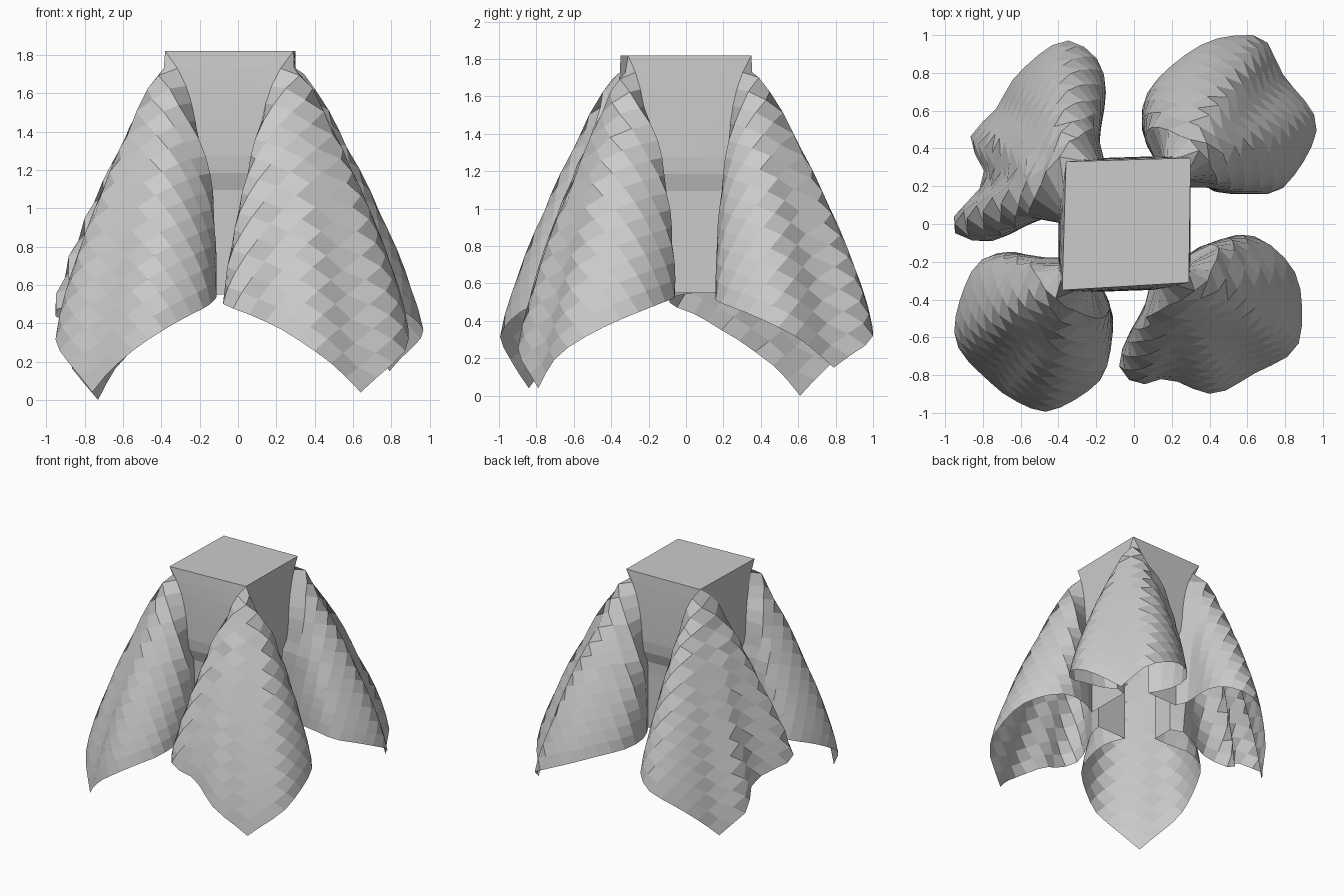
import bpy
import bmesh
from mathutils import Vector

cube = bpy.data.objects.get("Cube")
if cube:
    bpy.data.objects.remove(cube)

TOP, SIDE_HEM = 1.82, 0.55   # heights of the flat top and of the hem between folds
ROWS, COLS = 14, 6           # cloth cells down the drop and across each side panel
CURL_NECK, CURL_FOLD = 6, 1.27
TUCK = .12                   # how far the panels swing in below the support

# One fold per corner, counter-clockwise:
# top corner, tip height, index of the tip, hem outline from above
folds = [
    ((.29, -.31), .04, 7, [(.1, -.35), (.07, -.45), (-.03, -.6), (-.08, -.75), (.02, -.85),
                           (.18, -.82), (.42, -.9), (.64, -.79), (.84, -.68), (.89, -.52),
                           (.85, -.25), (.63, -.06), (.4, -.12), (.3, -.2)]),
    ((.3, .35), .15, 6, [(.3, .22), (.36, .25), (.45, .18), (.62, .16), (.8, .2), (.97, .52),
                         (.79, .79), (.7, .97), (.6, 1), (.4, .97), (.2, .84), (.06, .68),
                         (.05, .5), (.14, .36)]),
    ((-.36, .33), 0, 6, [(-.17, .35), (-.2, .45), (-.15, .7), (-.2, .88), (-.38, .97),
                         (-.62, .79), (-.73, .61), (-.87, .45), (-.79, .24), (-.96, .03),
                         (-.93, -.06), (-.75, -.09), (-.5, .04), (-.4, 0)]),
    ((-.38, -.35), .04, 5, [(-.4, -.2), (-.52, -.19), (-.7, -.15), (-.86, -.25), (-.95, -.6),
                            (-.76, -.84), (-.6, -.95), (-.44, -.99), (-.2, -.85),
                            (-.13, -.7), (-.12, -.5), (-.2, -.36)]),
]


def smooth_path(points, steps=8):
    """Catmull-Rom curve through the points."""
    p = [Vector(q) for q in points]
    p = [p[0]] + p + [p[-1]]
    out = []
    for a, b, c, d in zip(p, p[1:], p[2:], p[3:]):
        for i in range(steps):
            t = i / steps
            out.append(b + ((c - a) * t + (2 * a - 5 * b + 4 * c - d) * t ** 2
                            + (3 * b - a - 3 * c + d) * t ** 3) / 2)
    return out + [p[-1]]


def along(path, w):
    """Point at fraction w of the path's length."""
    lengths = [(b - a).length for a, b in zip(path, path[1:])]
    left = w * sum(lengths)
    for a, b, size in zip(path, path[1:], lengths):
        if left <= size:
            return a.lerp(b, left / size)
        left -= size
    return path[-1].copy()


def drape(base, hem, hem_z, v, neck):
    """Point at fraction v of the way down; neck is 1 on panels, 0 on folds."""
    curl = CURL_FOLD + (CURL_NECK - CURL_FOLD) * neck
    xy = Vector(base).lerp(hem, 1 - (1 - v) ** curl)
    xy *= 1 - TUCK * neck * min(1, max(0, (v - .48) / .1))
    return Vector((xy.x, xy.y, TOP + (hem_z - TOP) * v))


bm = bmesh.new()


def patch(rows, cols, point):
    """Grid of quads from a function of two fractions."""
    grid = [[bm.verts.new(point(i / rows, j / cols)) for j in range(cols + 1)]
            for i in range(rows + 1)]
    for r, s in zip(grid, grid[1:]):
        for j in range(cols):
            bm.faces.new((r[j], r[j + 1], s[j + 1], s[j]))


paths = [smooth_path(f[3]) for f in folds]
corners = [Vector(f[0]) for f in folds]

for k, (corner, tip, tip_index, _) in enumerate(folds):
    path = paths[k]
    before_tip = path[:tip_index * 8 + 1]
    after_tip = path[:tip_index * 8 - 1:-1]

    # Hanging corner fold: a square of cloth wrapped into a cone
    def fold(s, t):
        v = max(s, t)
        w = min(s, t) / v if v else 0
        hem = along(before_tip if s >= t else after_tip, w)
        hem_z = SIDE_HEM + (tip - SIDE_HEM) * w ** 2.3
        return drape(corner, hem, hem_z, v, max(0, 1 - w / .4) ** 2)

    patch(ROWS, ROWS, fold)

    # Side panel between this fold and the one before
    def panel(v, u):
        base = corners[k - 1].lerp(corners[k], u)
        hem = paths[k - 1][-1].lerp(path[0], u)
        return drape(base, hem, SIDE_HEM, v, 1)

    patch(ROWS, COLS, panel)


# Flat top
def top(s, t):
    xy = corners[3].lerp(corners[0], s).lerp(corners[2].lerp(corners[1], s), t)
    return Vector((xy.x, xy.y, TOP))


patch(COLS, COLS, top)

# Sew the patches together
bmesh.ops.remove_doubles(bm, verts=bm.verts, dist=.0005)
bmesh.ops.recalc_face_normals(bm, faces=bm.faces)
if sum(f.normal.z for f in bm.faces if f.calc_center_median().z > TOP - .001) < 0:
    bmesh.ops.reverse_faces(bm, faces=bm.faces)

mesh = bpy.data.meshes.new("draped_cloth")
bm.to_mesh(mesh)
bm.free()
cloth = bpy.data.objects.new("draped_cloth", mesh)
bpy.context.collection.objects.link(cloth)

grey = bpy.data.materials.new("light_grey_cloth")
grey.use_nodes = True
colour = (.6, .6, .6, 1)
grey.diffuse_color = colour
grey.node_tree.nodes["Principled BSDF"].inputs["Base Color"].default_value = colour
mesh.materials.append(grey)
